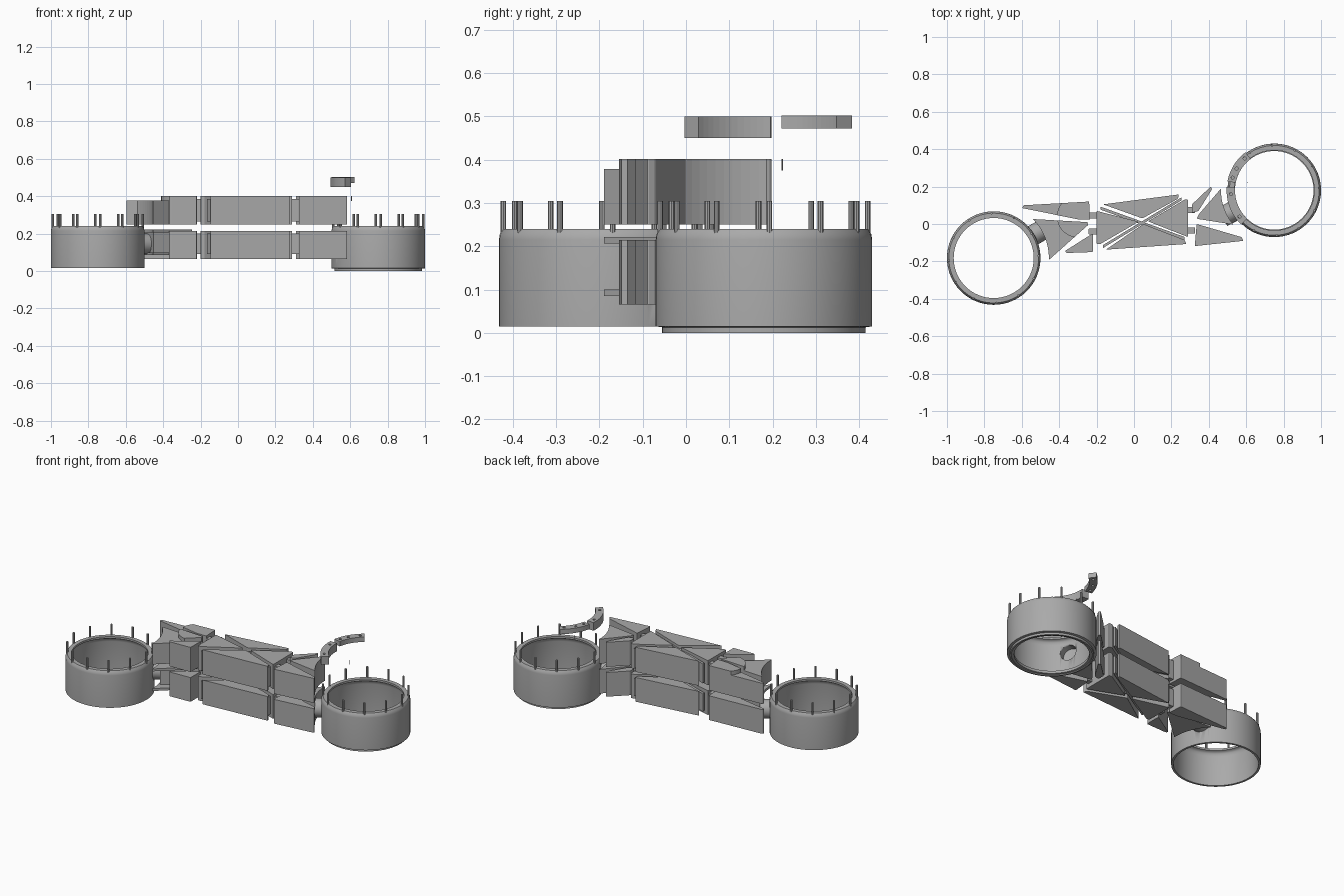
import bpy, bmesh
from math import sin, cos, radians, pi
from mathutils import Vector, Matrix

cube = bpy.data.objects.get("Cube")
if cube:
    bpy.data.objects.remove(cube, do_unlink=True)

grey = bpy.data.materials.new("plain_grey")
grey.use_nodes = True
grey.diffuse_color = (0.4, 0.4, 0.4, 1)
grey.node_tree.nodes["Principled BSDF"].inputs["Base Color"].default_value = (0.4, 0.4, 0.4, 1)

LEFT_HUB = Vector((0.75, 0.18))
RIGHT_HUB = Vector((-0.75, -0.182))


def finish(name, bm, smooth=False):
    bmesh.ops.recalc_face_normals(bm, faces=bm.faces)
    mesh = bpy.data.meshes.new(name)
    bm.to_mesh(mesh)
    bm.free()
    mesh.materials.append(grey)
    ob = bpy.data.objects.new(name, mesh)
    bpy.context.collection.objects.link(ob)
    if smooth:
        select(ob)
        bpy.ops.object.shade_smooth_by_angle(angle=radians(35))
    return ob


def select(ob):
    bpy.ops.object.select_all(action='DESELECT')
    ob.select_set(True)
    bpy.context.view_layer.objects.active = ob


def cut(ob, cutter, operation='DIFFERENCE'):
    mod = ob.modifiers.new("cut", 'BOOLEAN')
    mod.operation = operation
    mod.solver = 'EXACT'
    mod.object = cutter
    select(ob)
    bpy.ops.object.modifier_apply(modifier=mod.name)
    bpy.data.objects.remove(cutter, do_unlink=True)


def arc(centre, r, a0, a1, n=10):
    """Points on a plan arc, in degrees."""
    steps = [radians(a0 + (a1 - a0) * i / n) for i in range(n + 1)]
    return [(centre[0] + r * cos(a), centre[1] + r * sin(a)) for a in steps]


def prism(name, pts, z0, z1, rounding=0.0):
    """Extrude a plan outline, rounding its upright edges."""
    bm = bmesh.new()
    face = bm.faces.new([bm.verts.new((x, y, z0)) for x, y in pts])
    new = bmesh.ops.extrude_face_region(bm, geom=[face])["geom"]
    bmesh.ops.translate(bm, vec=(0, 0, z1 - z0),
                        verts=[v for v in new if isinstance(v, bmesh.types.BMVert)])
    if rounding:
        upright = [e for e in bm.edges
                   if abs(e.verts[0].co.z - e.verts[1].co.z) > 0.01
                   and e.calc_face_angle(0) > 0.6]
        bmesh.ops.bevel(bm, geom=upright, offset=rounding, segments=2,
                        profile=0.5, affect='EDGES')
    return finish(name, bm)


def rod(name, a, b, r, segments=12):
    a, b = Vector(a), Vector(b)
    bm = bmesh.new()
    turn = (b - a).to_track_quat('Z', 'Y').to_matrix().to_4x4()
    bmesh.ops.create_cone(bm, cap_ends=True, segments=segments, radius1=r, radius2=r,
                          depth=(b - a).length,
                          matrix=Matrix.Translation((a + b) / 2) @ turn)
    return finish(name, bm, True)


def lathe(name, centre, profile, n=64):
    """Revolve a closed radius/height profile around an upright axis."""
    bm = bmesh.new()
    rings = [[bm.verts.new((centre[0] + r * cos(2 * pi * i / n),
                            centre[1] + r * sin(2 * pi * i / n), z)) for i in range(n)]
             for r, z in profile]
    for k, ring in enumerate(rings):
        other = rings[(k + 1) % len(rings)]
        for i in range(n):
            j = (i + 1) % n
            bm.faces.new((ring[i], ring[j], other[j], other[i]))
    return finish(name, bm, True)


# Ring housings with pins, a side port and a round neck into the arm
shell = [(0.25, 0.015), (0.25, 0.215), (0.248, 0.228), (0.24, 0.24), (0.214, 0.24),
         (0.214, 0.228), (0.225, 0.225), (0.233, 0.217), (0.237, 0.2)]
open_foot = [(0.237, 0.015)]
lip_foot = [(0.237, 0.022), (0.21, 0.022), (0.21, 0.006), (0.225, 0.006),
            (0.225, 0.0), (0.235, 0.0), (0.235, 0.013)]
for side, hub, foot, angle in (("right", RIGHT_HUB, open_foot, 30),
                               ("left", LEFT_HUB, lip_foot, 207)):
    ring = lathe(side + "_ring", hub, shell + foot)
    way = Vector((cos(radians(angle)), sin(radians(angle))))

    def along(r):
        p = hub + way * r
        return (p.x, p.y, 0.145)
    cut(ring, rod("port_cutter", along(0.17), along(0.3), 0.048, 24))
    neck = rod(side + "_neck", along(0.24), along(0.31), 0.055, 24)
    cut(neck, rod("neck_cutter", along(0.2), along(0.36), 0.048, 24))
    for i, (x, y) in enumerate(arc(hub, 0.24, 3, 333, 11)):
        rod(f"{side}_pin_{i}", (x, y, 0.222), (x, y, 0.305), 0.0065, 8)

# Plan outlines of the wedge blocks along the arm
right_hub_outline = arc(RIGHT_HUB, 0.295, 45, -2) + [(-0.245, -0.005), (-0.25, 0.01)]
right_back_outline = [(-0.597, 0.085), (-0.592, 0.1), (-0.24, 0.12), (-0.235, 0.025),
                      (-0.3, 0.025)]
wedges = {
    "middle_back": [(-0.165, 0.105), (0.24, 0.158), (0.235, 0.135), (0.045, 0.03)],
    "middle_front": [(-0.15, -0.137), (0.28, -0.107), (0.27, -0.085), (0.05, 0.0)],
    "inner_right": [(-0.2, 0.07), (-0.2, -0.107), (-0.18, -0.107), (0.025, 0.012)],
    "inner_left": [(0.29, 0.13), (0.29, -0.07), (0.075, 0.014), (0.27, 0.13)],
    "left_back": [(0.31, 0.105), (0.41, 0.2), (0.418, 0.187), (0.345, 0.07), (0.31, 0.06)],
    "left_hub": arc(LEFT_HUB, 0.285, 178, 220) + [(0.335, 0.028), (0.345, 0.05)],
    "left_front": [(0.325, -0.118), (0.585, -0.09), (0.575, -0.07), (0.335, 0.0)],
    "right_front": [(-0.37, -0.145), (-0.36, -0.155), (-0.22, -0.15), (-0.22, -0.05)],
}
for name, pts in wedges.items():
    prism(f"upper_{name}_wedge", pts, 0.25, 0.402, 0.005)
    prism(f"lower_{name}_wedge", pts, 0.065, 0.215, 0.005)

# Right end blocks with a raised round step on the upper deck
for name, pts in (("right_back", right_back_outline), ("right_hub", right_hub_outline)):
    prism(f"upper_{name}_wedge", pts, 0.25, 0.378, 0.005)
    step = prism(f"upper_{name}_step", pts, 0.376, 0.402)
    cut(step, rod("step_cutter", (-0.3, 0.04, 0.3), (-0.3, 0.04, 0.5), 0.112, 48), 'INTERSECT')
prism("lower_right_back_wedge", right_back_outline, 0.065, 0.215, 0.005)

# Channel-shaped lower hub block: two flanges and a narrower core
for name, z0, z1 in (("lower", 0.085, 0.1), ("upper", 0.207, 0.222)):
    prism(f"right_hub_{name}_flange", right_hub_outline, z0, z1, 0.005)
prism("right_hub_core", arc(RIGHT_HUB, 0.305, 42, 12) + [(-0.26, -0.01), (-0.265, 0.003)],
      0.095, 0.21)

# Crossed webs and hinge knuckles joining the wedges of each deck
for deck, z0, z1 in (("upper", 0.265, 0.385), ("lower", 0.09, 0.2)):
    for i, (x0, y0, x1, y1) in enumerate(((-0.18, 0.085, 0.27, -0.077),
                                          (-0.165, -0.12, 0.255, 0.135))):
        prism(f"{deck}_web_{i}", [(x0, y0 - 0.008), (x1, y1 - 0.008),
                                 (x1, y1 + 0.008), (x0, y0 + 0.008)], z0, z1)
    for i, (x, ys) in enumerate(((-0.218, (0.045, -0.04)), (0.302, (0.075, -0.035)))):
        for j, y in enumerate(ys):
            prism(f"{deck}_hinge_{i}_{j}", [(x - 0.025, y - 0.016), (x + 0.025, y - 0.016),
                                           (x + 0.025, y + 0.016), (x - 0.025, y + 0.016)],
                  z0, z1, 0.004)

# Loose curved clips above the left ring
for name, a0, a1, z0, z1, holes in (("clip_front", 176, 226, 0.45, 0.5, (185, 217)),
                                    ("clip_back", 127, 169, 0.472, 0.502, (133, 150, 163))):
    clip = prism(name, arc(LEFT_HUB, 0.255, a0, a1, 12) + arc(LEFT_HUB, 0.21, a1, a0, 12), z0, z1)
    for a in holes:
        x, y = arc(LEFT_HUB, 0.233, a, a, 1)[0]
        cut(clip, rod("hole_cutter", (x, y, z0 - 0.02), (x, y, z1 + 0.02), 0.008))

# Small loose dowels beside the left end
for name, z in (("upper_dowel", 0.375), ("lower_dowel", 0.065)):
    rod(name, (0.607, 0.222, z), (0.607, 0.222, z + 0.027), 0.002, 8)
